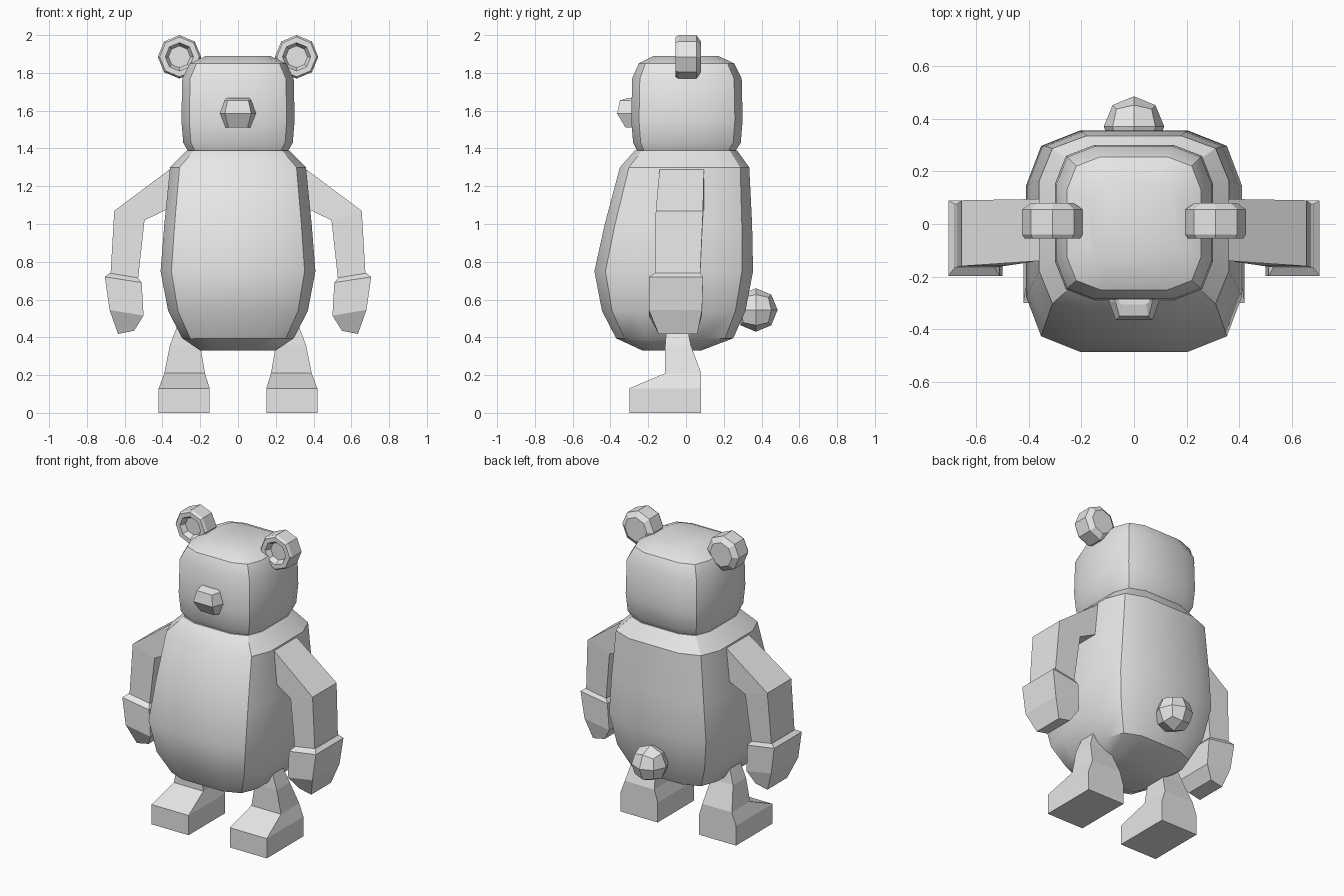
import bpy, bmesh, math
from mathutils import Vector

if "Cube" in bpy.data.objects:
    bpy.data.objects.remove(bpy.data.objects["Cube"])

grey = bpy.data.materials.new("plain grey")
grey.diffuse_color = (0.8, 0.8, 0.8, 1)
grey.use_nodes = True
grey.node_tree.nodes["Principled BSDF"].inputs["Base Color"].default_value = grey.diffuse_color


def finish(name, bm, smooth=False):
    """Turn a bmesh into a named object, smooth with sharp corners if asked."""
    bmesh.ops.recalc_face_normals(bm, faces=bm.faces)
    mesh = bpy.data.meshes.new(name)
    bm.to_mesh(mesh)
    bm.free()
    mesh.materials.append(grey)
    ob = bpy.data.objects.new(name, mesh)
    bpy.context.collection.objects.link(ob)
    if smooth:
        bpy.ops.object.select_all(action='DESELECT')
        ob.select_set(True)
        bpy.context.view_layer.objects.active = ob
        bpy.ops.object.shade_smooth_by_angle(angle=math.radians(32))
    return ob


def loft(name, rings, smooth=False, mirror=1):
    """Skin a stack of equal-length rings and cap both ends."""
    bm = bmesh.new()
    rows = [[bm.verts.new((x * mirror, y, z)) for x, y, z in r] for r in rings]
    n = len(rows[0])
    for a, b in zip(rows, rows[1:]):
        for i in range(n):
            j = (i + 1) % n
            bm.faces.new((a[i], a[j], b[j], b[i]))
    bm.faces.new(rows[0])
    bm.faces.new(rows[-1])
    return finish(name, bm, smooth)


def soft_square(hx, y0, y1, z):
    """Twelve-sided section: a square with one point pushed out per corner."""
    cy, hy = (y0 + y1) / 2, (y1 - y0) / 2
    f, c = 0.5, 0.86
    quarter = [(1, f), (c, c), (f, 1)]
    pts = []
    for k in range(4):
        for x, y in quarter:
            for _ in range(k):
                x, y = -y, x
            pts.append((x * hx, cy + y * hy, z))
    return pts


def rect(x0, x1, y0, y1, z):
    return [(x0, y0, z), (x1, y0, z), (x1, y1, z), (x0, y1, z)]


def slab(inner, outer, y0, y1):
    """Four-sided section between an inner and an outer (x, z) point."""
    (xi, zi), (xo, zo) = inner, outer
    return [(xi, y0, zi), (xo, y0, zo), (xo, y1, zo), (xi, y1, zi)]


# Torso
loft("body", [soft_square(*s) for s in (
    (0.20, -0.23, 0.08, 0.33),
    (0.295, -0.37, 0.25, 0.395),
    (0.37, -0.445, 0.315, 0.54),
    (0.41, -0.485, 0.355, 0.75),
    (0.39, -0.43, 0.35, 1.0),
    (0.36, -0.35, 0.335, 1.30),
    (0.27, -0.27, 0.27, 1.39))], smooth=True)

# Head
loft("head", [soft_square(*s) for s in (
    (0.255, -0.25, 0.25, 1.37),
    (0.29, -0.28, 0.29, 1.43),
    (0.30, -0.29, 0.30, 1.55),
    (0.295, -0.285, 0.295, 1.77),
    (0.255, -0.25, 0.255, 1.85),
    (0.17, -0.17, 0.17, 1.89))], smooth=True)


# Nose
def nose_ring(hx, hf, yf, z):
    return [(-hx, -0.27, z), (-hx, -0.295, z), (-hf, yf, z),
            (hf, yf, z), (hx, -0.295, z), (hx, -0.27, z)]


loft("nose", [nose_ring(0.065, 0.05, -0.32, 1.51),
              nose_ring(0.095, 0.07, -0.365, 1.585),
              nose_ring(0.07, 0.055, -0.35, 1.655),
              nose_ring(0.06, 0.045, -0.305, 1.667)])

# Tail: a rounded cube
bm = bmesh.new()
bmesh.ops.create_cube(bm, size=2)
bmesh.ops.subdivide_edges(bm, edges=bm.edges[:], cuts=1, use_grid_fill=True)
for v in bm.verts:
    v.co = v.co.normalized() * 0.115 + Vector((0, 0.37, 0.545))
finish("tail", bm)


def ear_ring(r, y):
    return [(0.31 + r * math.cos(k * math.pi / 4), y,
             1.885 + r * math.sin(k * math.pi / 4)) for k in range(8)]


for side, m in (("right", 1), ("left", -1)):
    # Ear with a hollow front
    loft(side + "_ear", [ear_ring(0.08, 0.08), ear_ring(0.115, 0.055),
                         ear_ring(0.115, -0.04), ear_ring(0.105, -0.055),
                         ear_ring(0.075, -0.055), ear_ring(0.058, -0.02)],
         mirror=m)
    # Arm, bent at the elbow
    loft(side + "_arm", [
        slab((0.30, 1.09), (0.30, 1.315), -0.14, 0.095),
        slab((0.36, 1.085), (0.36, 1.29), -0.14, 0.095),
        slab((0.495, 1.02), (0.655, 1.07), -0.16, 0.09),
        slab((0.53, 0.70), (0.675, 0.73), -0.165, 0.075)], mirror=m)
    # Mitten hand
    loft(side + "_hand", [
        slab((0.53, 0.715), (0.68, 0.74), -0.165, 0.075),
        slab((0.51, 0.69), (0.705, 0.72), -0.197, 0.09),
        slab((0.50, 0.515), (0.68, 0.545), -0.197, 0.085),
        slab((0.55, 0.435), (0.635, 0.418), -0.145, 0.06)], mirror=m)
    # Leg and foot
    loft(side + "_leg", [
        rect(0.15, 0.42, -0.30, 0.08, 0),
        rect(0.15, 0.42, -0.30, 0.08, 0.13),
        rect(0.175, 0.39, -0.11, 0.08, 0.21),
        rect(0.20, 0.36, -0.11, 0.025, 0.36),
        rect(0.22, 0.31, -0.10, 0.0, 0.49)], mirror=m)
